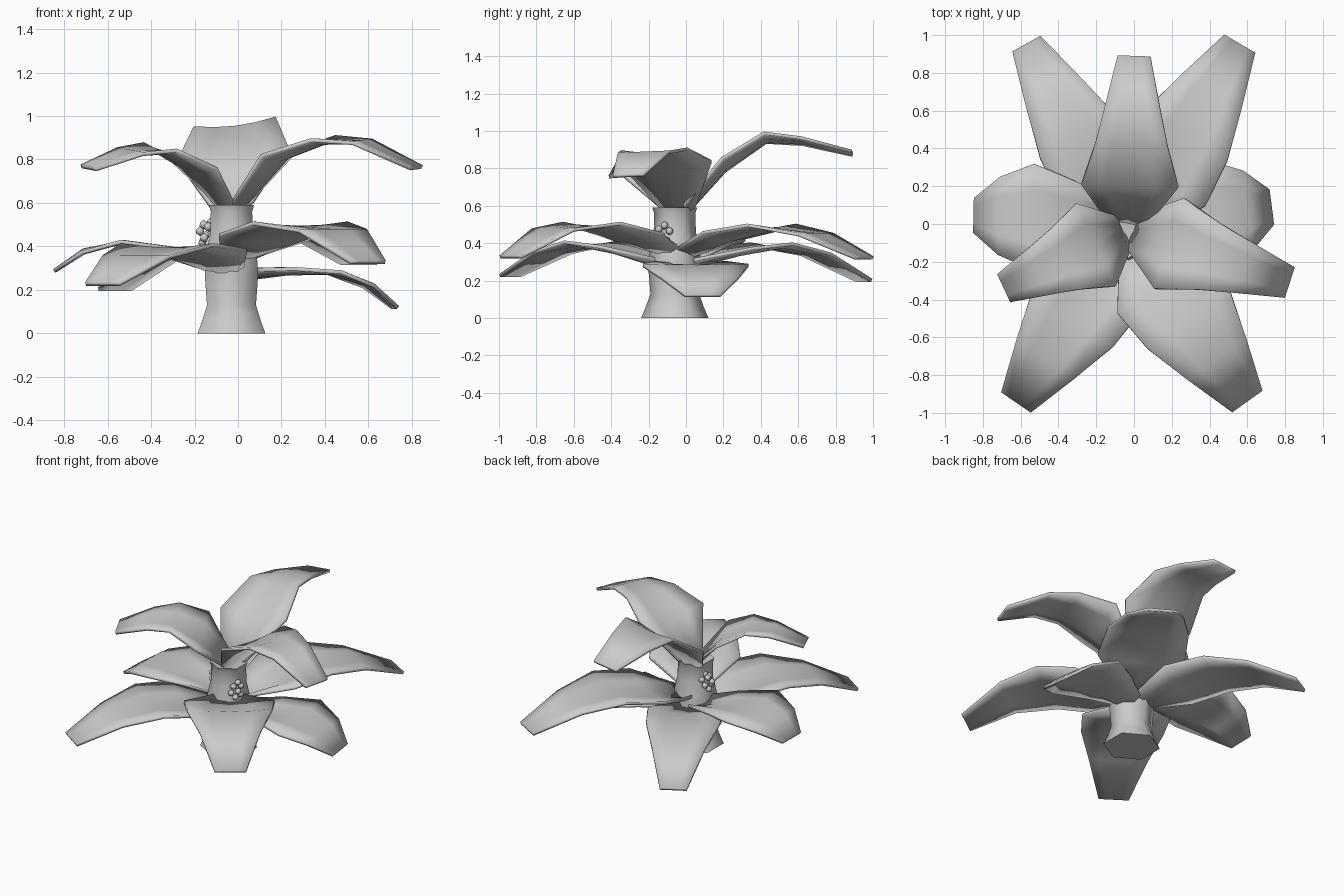
import bpy, bmesh, math
from mathutils import Vector

if "Cube" in bpy.data.objects:
    bpy.data.objects.remove(bpy.data.objects["Cube"])

CX, CY = -0.03, -0.06   # stem axis


def finish(bm, name, angle=50):
    me = bpy.data.meshes.new(name)
    bmesh.ops.recalc_face_normals(bm, faces=bm.faces)
    bm.to_mesh(me)
    bm.free()
    ob = bpy.data.objects.new(name, me)
    bpy.context.collection.objects.link(ob)
    bpy.ops.object.select_all(action='DESELECT')
    ob.select_set(True)
    bpy.context.view_layer.objects.active = ob
    bpy.ops.object.shade_smooth_by_angle(angle=math.radians(angle))
    return ob


# Leaf outlines: (position along leaf, relative half width, edge lift)
LONG = [(0, .32, .05), (.24, .98, .04), (.48, .92, .02), (.73, .66, 0), (1, .34, 0)]
TOP = [(0, .38, .04), (.23, 1, .03), (.48, .74, .02), (.70, .57, 0), (1, .34, 0)]
SHORT = [(0, .32, .04), (.28, .68, .02), (.58, 1, .005), (.82, .74, -.01), (1, .33, 0)]


def leaf(name, outline, base, tip, heights, half, roll=0.0):
    """Arched strip; roll raises the side to the left of its direction."""
    b, t = Vector(base), Vector(tip)
    d = (t - b).normalized()
    side = Vector((-d.y, d.x))
    bm = bmesh.new()
    rows = []
    for (f, w, lift), z in zip(outline, heights):
        c = b.lerp(t, f)
        row = []
        for u in (-1, -.5, 0, .5, 1):
            p = c + side * (u * w * half)
            row.append(bm.verts.new((p.x, p.y, z + lift * u * u + roll * u * w)))
        rows.append(row)
    for r0, r1 in zip(rows, rows[1:]):
        for i in range(4):
            bm.faces.new((r0[i], r0[i + 1], r1[i + 1], r1[i]))
    ob = finish(bm, name)
    sol = ob.modifiers.new("thickness", 'SOLIDIFY')
    sol.thickness = 0.018
    sol.offset = -1


# Stem: six-sided lathed profile with a flared foot and a dip on top
bm = bmesh.new()
profile = [(.18, 0), (.155, .06), (.13, .13), (.142, .27), (.135, .36),
           (.113, .46), (.11, .56), (.12, .59)]
N = 6
rings = [[bm.verts.new((CX + r * math.sin(2 * math.pi * i / N),
                        CY + r * math.cos(2 * math.pi * i / N), z))
          for i in range(N)] for r, z in profile]
for a, b in zip(rings, rings[1:]):
    for i in range(N):
        j = (i + 1) % N
        bm.faces.new((a[i], a[j], b[j], b[i]))
bm.faces.new(rings[0])
dip = bm.verts.new((CX, CY, .56))
for i in range(N):
    bm.faces.new((rings[-1][i], rings[-1][(i + 1) % N], dip))
finish(bm, "stem", 70)

# Top whorl of three leaves
leaf("top_leaf_back", TOP, (-.03, -.01), (0, .89), (.56, .80, .955, .955, .89), .255, -.03)
leaf("top_leaf_left", TOP, (-.05, -.04), (-.69, -.34), (.56, .755, .845, .845, .77), .24, -.02)
leaf("top_leaf_right", TOP, (-.01, -.04), (.825, -.31), (.56, .805, .885, .89, .77), .25, .01)

# Middle and low whorls of long leaves
leaf("middle_leaf_front_right", LONG, (0, -.1), (.60, -.94), (.34, .42, .495, .48, .335), .29)
leaf("middle_leaf_back_right", LONG, (0, 0), (.56, .955), (.33, .425, .485, .455, .33), .28)
leaf("low_leaf_front_left", LONG, (-.05, -.1), (-.625, -.945), (.27, .35, .395, .36, .235), .28)
leaf("low_leaf_back_left", LONG, (-.04, 0), (-.57, .955), (.27, .34, .385, .35, .21), .25)

# Short side leaves
leaf("side_leaf_left", SHORT, (-.1, .03), (-.85, .045), (.31, .38, .425, .39, .295), .28)
leaf("side_leaf_right", SHORT, (.04, 0), (.73, .09), (.26, .285, .285, .235, .125), .285)

# Berry clusters on the stem
for name, centre in (("berries_left", (-.14, -.03, .46)), ("berries_right", (.065, -.115, .445))):
    bm = bmesh.new()
    count = 11
    for i in range(count):
        h = 1 - 2 * (i + .5) / count
        s = math.sqrt(1 - h * h)
        a = i * 2.4
        p = Vector(centre) + Vector((.036 * s * math.cos(a), .036 * s * math.sin(a), .055 * h))
        new = bmesh.ops.create_icosphere(bm, subdivisions=1, radius=.022)["verts"]
        bmesh.ops.translate(bm, verts=new, vec=p)
    finish(bm, name, 60)
